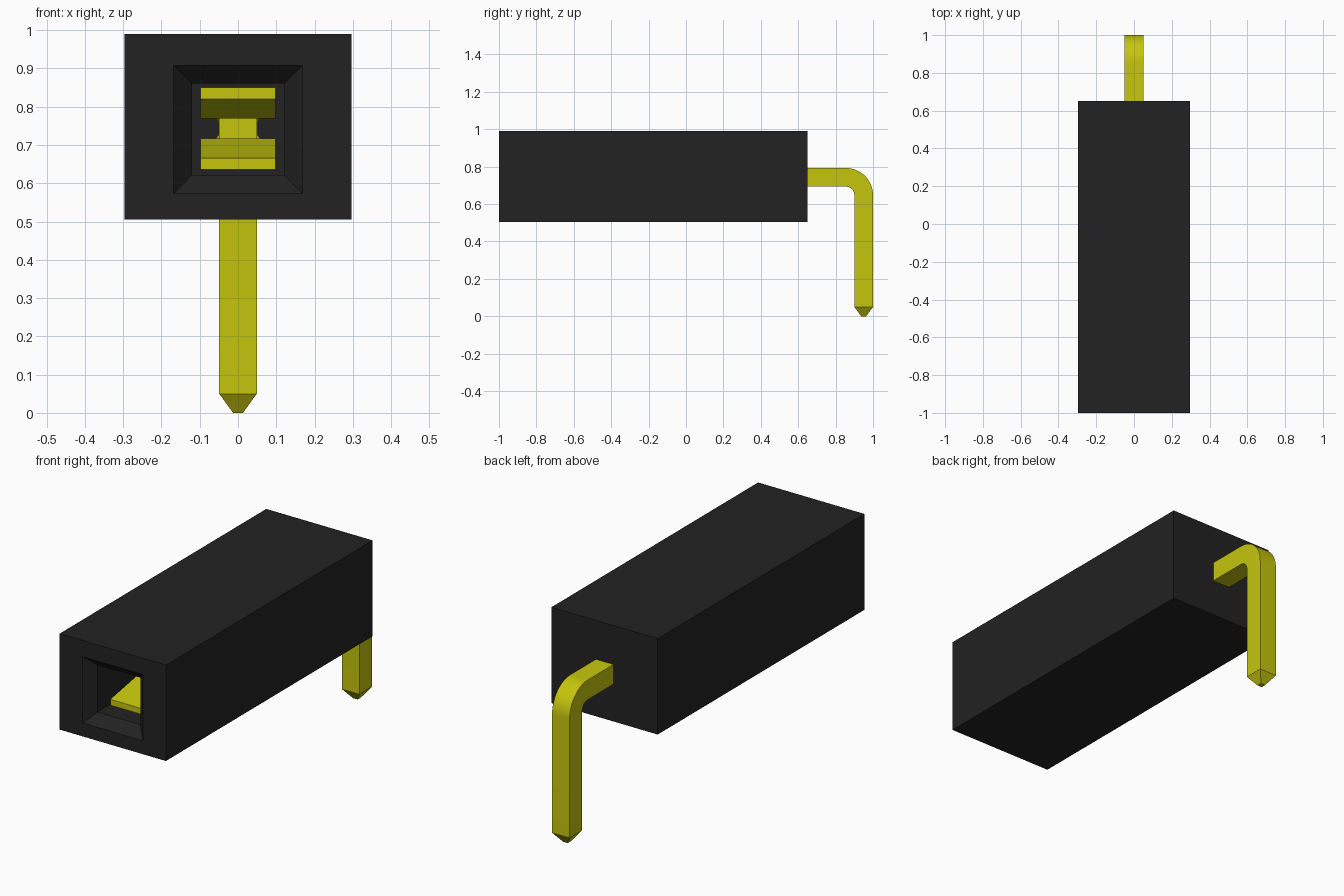
import bpy
import bmesh
from math import sin, cos, pi

if "Cube" in bpy.data.objects:
    bpy.data.objects.remove(bpy.data.objects["Cube"], do_unlink=True)


def make_material(name, color):
    mat = bpy.data.materials.new(name)
    mat.use_nodes = True
    mat.diffuse_color = color
    mat.node_tree.nodes["Principled BSDF"].inputs["Base Color"].default_value = color
    return mat


black = make_material("black plastic", (0.016, 0.016, 0.016, 1))
yellow = make_material("yellow metal", (0.56, 0.56, 0.004, 1))


def loft(name, rings, mat):
    """Skin a closed solid through four-cornered rings."""
    bm = bmesh.new()
    loops = [[bm.verts.new(p) for p in ring] for ring in rings]
    for a, b in zip(loops, loops[1:]):
        for i in range(4):
            j = (i + 1) % 4
            bm.faces.new((a[i], a[j], b[j], b[i]))
    bm.faces.new(loops[0])
    bm.faces.new(loops[-1])
    bmesh.ops.recalc_face_normals(bm, faces=bm.faces)
    mesh = bpy.data.meshes.new(name)
    bm.to_mesh(mesh)
    bm.free()
    mesh.materials.append(mat)
    obj = bpy.data.objects.new(name, mesh)
    bpy.context.collection.objects.link(obj)
    return obj


def upright(y, half, low, high):
    """Rectangle facing along y."""
    return [(-half, y, low), (half, y, low), (half, y, high), (-half, y, high)]


def section(half, inner, outer):
    """Rectangle across the pin, given its inner and outer (y, z) points."""
    return [(-half, *inner), (half, *inner), (half, *outer), (-half, *outer)]


# Housing: outer shell, funnel mouth and deep socket in one solid
loft("housing", [
    upright(0.65, 0.297, 0.505, 0.99),
    upright(-1, 0.297, 0.505, 0.99),
    upright(-1, 0.168, 0.573, 0.908),
    upright(-0.95, 0.12, 0.622, 0.86),
    upright(0.35, 0.12, 0.622, 0.86),
], black)

# Bent pin with a tapered tip
by, bz, r_in, r_out = 0.855, 0.648, 0.045, 0.145
pin_rings = [section(0.049, (0.25, bz + r_in), (0.25, bz + r_out))]
steps = 12
for i in range(steps + 1):
    a = pi / 2 * i / steps
    pin_rings.append(section(0.049, (by + r_in * sin(a), bz + r_in * cos(a)),
                             (by + r_out * sin(a), bz + r_out * cos(a))))
pin_rings.append(section(0.049, (by + r_in, 0.05), (by + r_out, 0.05)))
pin_rings.append(section(0.013, (0.937, 0), (0.963, 0)))
pin = loft("pin", pin_rings, yellow)
bpy.ops.object.select_all(action='DESELECT')
pin.select_set(True)
bpy.context.view_layer.objects.active = pin
bpy.ops.object.shade_smooth_by_angle(angle=pi / 6)

# Pair of contact springs, mirrored about the socket's middle height
middle, thick = 0.7425, 0.03
spring_path = [  # y, half width, distance of inner face from the middle
    (-0.88, 0.098, 0.077), (-0.6, 0.098, 0.026), (-0.35, 0.098, 0.07),
    (0.1, 0.098, 0.07), (0.3, 0.049, 0.015)]
for name, side in (("upper_spring", 1), ("lower_spring", -1)):
    loft(name, [upright(y, half, middle + side * gap, middle + side * (gap + thick))
                for y, half, gap in spring_path], yellow)
